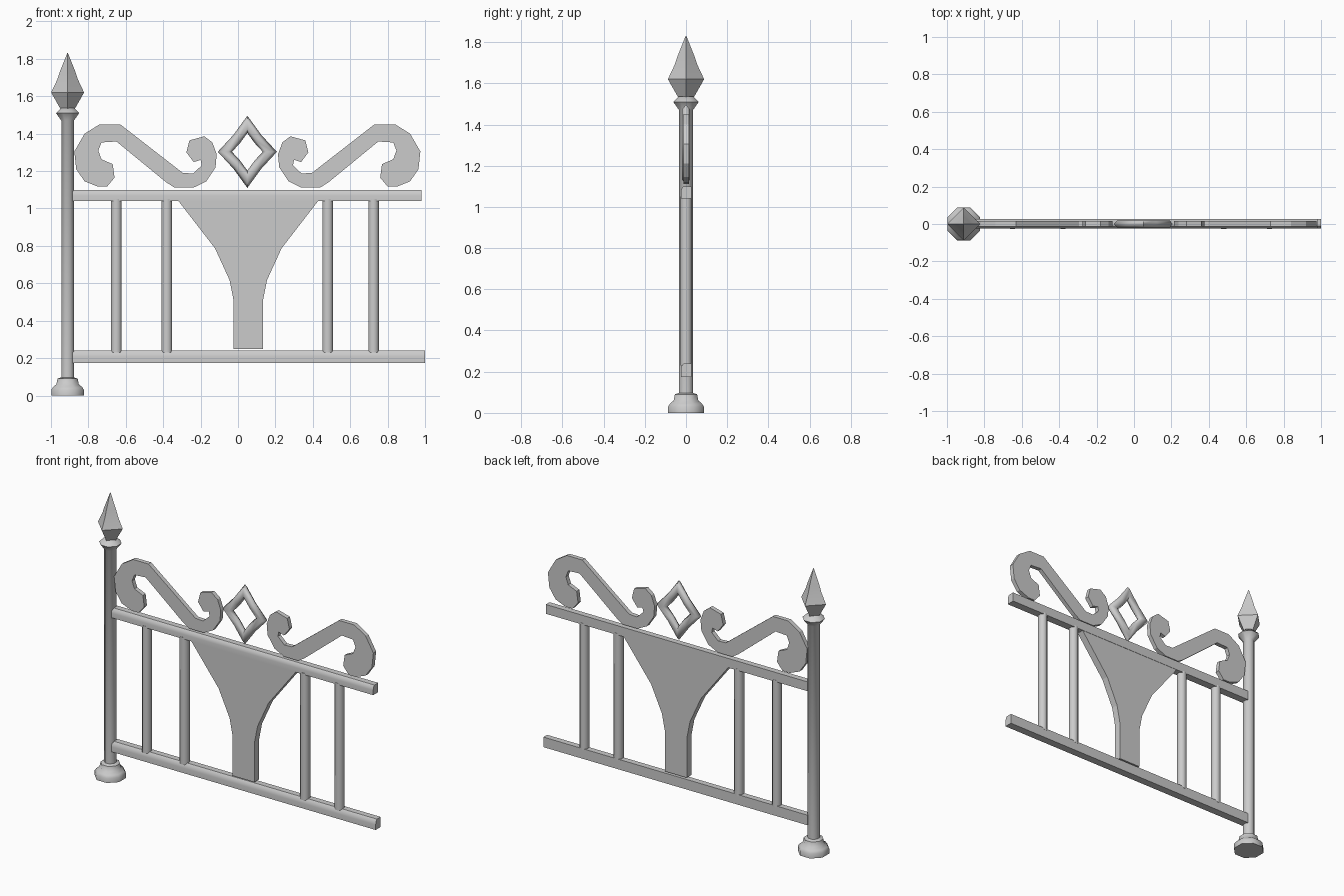
import bpy, bmesh, math

if "Cube" in bpy.data.objects:
    bpy.data.objects.remove(bpy.data.objects["Cube"])

CX = 0.05      # mirror axis of the panel and scrolls
POST_X = -0.911


def make(name, verts, faces, angle=None):
    me = bpy.data.meshes.new(name)
    me.from_pydata(verts, [], faces)
    bm = bmesh.new()
    bm.from_mesh(me)
    bmesh.ops.recalc_face_normals(bm, faces=bm.faces)
    bm.to_mesh(me)
    bm.free()
    ob = bpy.data.objects.new(name, me)
    bpy.context.collection.objects.link(ob)
    if angle:
        bpy.ops.object.select_all(action='DESELECT')
        ob.select_set(True)
        bpy.context.view_layer.objects.active = ob
        bpy.ops.object.shade_smooth_by_angle(angle=math.radians(angle))
    return ob


def lathe(name, x, profile, n, turn, angle=None):
    """Stack n-sided rings of (radius, z) around a vertical axis."""
    verts, faces = [], []
    for r, z in profile:
        for i in range(n):
            a = turn + 2 * math.pi * i / n
            verts.append((x + r * math.cos(a), r * math.sin(a), z))
    for k in range(len(profile) - 1):
        for i in range(n):
            j = (i + 1) % n
            faces.append((k*n + i, k*n + j, (k+1)*n + j, (k+1)*n + i))
    faces.append(tuple(range(n)))
    faces.append(tuple(range((len(profile) - 1) * n, len(profile) * n)))
    return make(name, verts, faces, angle)


def plate(name, pts, y0, y1):
    """Extrude an x-z outline between two depths."""
    n = len(pts)
    verts = [(x, y0, z) for x, z in pts] + [(x, y1, z) for x, z in pts]
    faces = [tuple(range(n)), tuple(range(n, 2 * n))]
    faces += [(i, (i + 1) % n, n + (i + 1) % n, n + i) for i in range(n)]
    return make(name, verts, faces)


def rail(name, x0, x1, z0, z1):
    """Long bar with a softened front face."""
    h = z1 - z0
    sec = [(0.026, z0), (0.026, z1), (-0.012, z1), (-0.022, z1 - h * 0.2),
           (-0.025, z0 + h * 0.5), (-0.025, z0)]
    n = len(sec)
    verts = [(x, y, z) for x in (x0, x1) for y, z in sec]
    faces = [tuple(range(n)), tuple(range(n, 2 * n))]
    faces += [(i, (i + 1) % n, n + (i + 1) % n, n + i) for i in range(n)]
    return make(name, verts, faces, 50)


# Post with stepped foot and collar (octagonal, flats facing front)
OCT = math.pi / 8
k = 1 / math.cos(OCT)
post = [(0.087, 0), (0.087, 0.03), (0.078, 0.045), (0.06, 0.06), (0.054, 0.09),
        (0.034, 0.097), (0.034, 1.47), (0.062, 1.51), (0.035, 1.537)]
lathe("post", POST_X, [(r * k, z) for r, z in post], 8, OCT, 50)

# Four-sided spear finial
lathe("spear_finial", POST_X, [(0.037, 1.53), (0.088, 1.62), (0.055, 1.69),
      (0.042, 1.73), (0.002, 1.83)], 4, 0, 40)

# Rails
rail("bottom_rail", -0.885, 1.0, 0.175, 0.24)
rail("top_rail", -0.885, 0.982, 1.04, 1.10)

# Upright bars
for i, x in enumerate((-0.65, -0.38, 0.48, 0.725)):
    lathe(f"bar_{i + 1}", x, [(0.03, 0.23), (0.03, 1.05)], 8, OCT, 50)

# Funnel-shaped centre panel
half = [(0.375, 1.042), (0.178, 0.787), (0.1, 0.617), (0.078, 0.505), (0.078, 0.25)]
dx = 0.055
plate("centre_panel", [(dx + x, z) for x, z in half] +
      [(dx - x, z) for x, z in reversed(half)], -0.022, 0.024)

# Scroll outline: offsets left of the mirror axis, and heights
scroll = [(0.68, 1.45), (0.79, 1.45), (0.87, 1.40), (0.925, 1.305), (0.915, 1.21),
          (0.87, 1.145), (0.80, 1.117), (0.75, 1.117), (0.71, 1.165), (0.72, 1.237),
          (0.78, 1.263), (0.797, 1.31), (0.78, 1.353), (0.70, 1.358),
          (0.434, 1.14), (0.39, 1.112), (0.287, 1.112), (0.22, 1.145), (0.17, 1.22),
          (0.164, 1.29), (0.187, 1.353), (0.23, 1.386), (0.31, 1.364), (0.326, 1.30),
          (0.287, 1.248), (0.25, 1.26), (0.244, 1.23), (0.29, 1.187), (0.345, 1.19)]
for side, s in (("left", -1), ("right", 1)):
    plate(f"{side}_scroll", [(CX + s * x, z) for x, z in scroll], -0.013, 0.015)

# Open diamond ring with slightly concave sides and a rounded section
W, H, ZC = 0.158, 0.193, 1.303
ring = [(1, 0), (0.47, 0.47), (0, 1), (-0.47, 0.47),
        (-1, 0), (-0.47, -0.47), (0, -1), (0.47, -0.47)]
section = [(1, 0), (0.88, -0.016), (0.64, -0.016), (0.52, 0), (0.64, 0.016), (0.88, 0.016)]
verts, faces = [], []
for u, v in ring:
    for f, y in section:
        verts.append((CX + u * W * f, y * 1.25, ZC + v * H * f))
n, m = len(ring), len(section)
for i in range(n):
    for j in range(m):
        a, b = i * m, ((i + 1) % n) * m
        faces.append((a + j, b + j, b + (j + 1) % m, a + (j + 1) % m))
make("diamond_ornament", verts, faces, 70)
